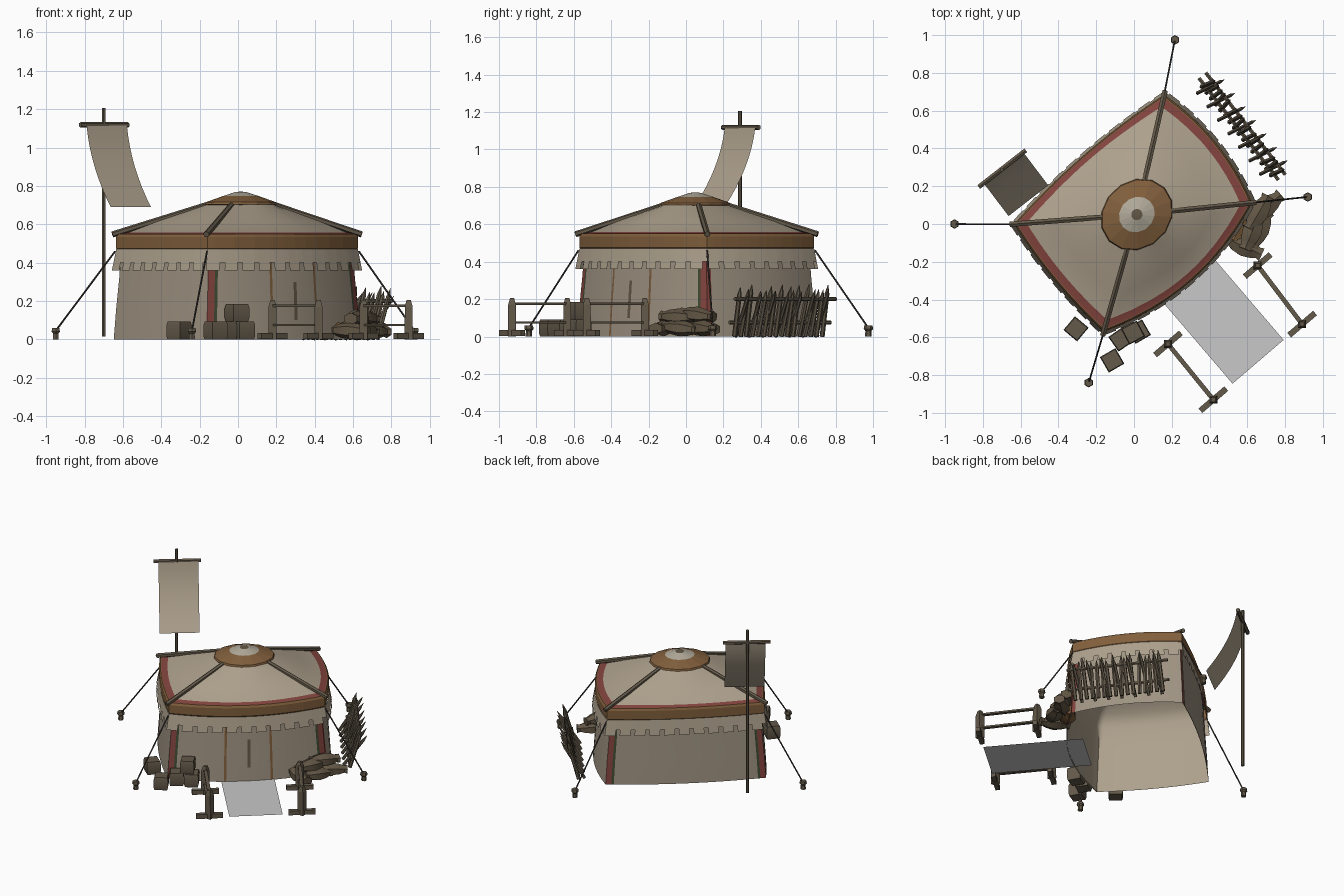
import bpy, math, random
from mathutils import Vector as V

if "Cube" in bpy.data.objects:
    bpy.data.objects.remove(bpy.data.objects["Cube"])

random.seed(4)

def material(name, r, g, b):
    m = bpy.data.materials.new(name)
    m.diffuse_color = (r, g, b, 1)
    m.use_nodes = True
    m.node_tree.nodes["Principled BSDF"].inputs["Base Color"].default_value = m.diffuse_color
    return m

CANVAS = material("canvas", .42, .355, .265)
WALL = material("wall_canvas", .35, .295, .225)
WOOD = material("dark_wood", .125, .10, .068)
BROWN = material("brown_trim", .22, .115, .046)
RED = material("red_trim", .23, .058, .048)
GREEN = material("green_trim", .05, .07, .033)
GREY = material("grey_mat", .58, .58, .58)
SACK = material("sackcloth", .125, .095, .06)
PALE = material("pale_cloth", .44, .40, .32)
ROPE = material("rope", .045, .04, .035)

def build(name, verts, faces, mats, idx=None, smooth=0):
    me = bpy.data.meshes.new(name)
    me.from_pydata([tuple(v) for v in verts], [], faces)
    for m in mats:
        me.materials.append(m)
    if idx:
        me.polygons.foreach_set("material_index", idx)
    me.update()
    ob = bpy.data.objects.new(name, me)
    bpy.context.collection.objects.link(ob)
    if smooth:
        bpy.ops.object.select_all(action='DESELECT')
        ob.select_set(True)
        bpy.context.view_layer.objects.active = ob
        bpy.ops.object.shade_smooth_by_angle(angle=math.radians(smooth))
    return ob

def loft(name, rings, mats, rule=None, caps=False, smooth=0):
    """Skin closed rings listed bottom to top; rule(i, j) picks the material."""
    n = len(rings[0])
    verts = [p for r in rings for p in r]
    faces, idx = [], []
    for i in range(len(rings) - 1):
        for j in range(n):
            k = (j + 1) % n
            faces.append((i*n + j, i*n + k, (i+1)*n + k, (i+1)*n + j))
            idx.append(rule(i, j) if rule else 0)
    if caps:
        faces += [tuple(reversed(range(n))), tuple(range(len(verts) - n, len(verts)))]
        idx += [0, rule(len(rings) - 2, 0) if rule else 0]
    return build(name, verts, faces, mats, idx, smooth)

def tube(name, pts, radii, mat, n=6, squash=1.0, smooth=0):
    """Round bar through points, with a radius at each point."""
    pts = [V(p) for p in pts]
    d = (pts[-1] - pts[0]).normalized()
    side = d.cross(V((0, 0, 1)))
    side = side.normalized() if side.length > .01 else V((1, 0, 0))
    up = side.cross(d)
    rings = [[p + side*math.cos(a)*r + up*math.sin(a)*r*squash
              for a in [2*math.pi*(k + .5)/n for k in range(n)]] for p, r in zip(pts, radii)]
    return loft(name, rings, [mat], caps=True, smooth=smooth)

def bar(name, a, b, r, mat=WOOD, n=6):
    return tube(name, [a, b], [r, r], mat, n)

# ---- Tent outline: four corners joined by bulging sides
CORNERS = [V((-.16, -.57)), V((.625, .112)), V((.16, .685)), V((-.635, 0))]
BULGE = [.10, .052, .035, .025]
MID = V((0, .057))

def edge(s, t, scale, z):
    a, b = CORNERS[s], CORNERS[(s + 1) % 4]
    d = (b - a).normalized()
    p = a.lerp(b, t) + V((d.y, -d.x))*BULGE[s]*(1 - (2*t - 1)**2)
    p = MID + (p - MID)*scale
    return V((p.x, p.y, z))

TS = [0, .035, .05, .14, .25, .345, .36, .43, .5, .57, .64, .655, .75, .86, .95, .965]

def outline(scale, z):
    return [edge(s, t, scale, z) for s in range(4) for t in TS]

# ---- Walls with coloured corner strips and door trim
def wall_rule(i, j):
    s, k = divmod(j, len(TS))
    if k in (0, 15):
        return 1 if s in (0, 2) or (s == 1 and k == 0) else 0
    if k in (1, 14) and s in (0, 2):
        return 2
    return 3 if s == 0 and k in (5, 10) else 0
loft("tent_wall", [outline(1.02, 0), outline(1.0, .16), outline(.975, .32), outline(.955, .49)],
     [WALL, RED, GREEN, BROWN], wall_rule, smooth=35)

# ---- Eave band
loft("eave_band", [outline(.985, .465), outline(1.0, .475), outline(1.0, .535), outline(.985, .55)],
     [BROWN])

# ---- Valance with square tabs
verts, faces = [], []
def quad(s, t0, t1, z0, z1):
    b = len(verts)
    sc = lambda z: 1.0 + .035*(.47 - z)/.11
    verts.extend([edge(s, t0, sc(z0), z0), edge(s, t1, sc(z0), z0),
                  edge(s, t1, sc(z1), z1), edge(s, t0, sc(z1), z1)])
    faces.append((b, b + 1, b + 2, b + 3))
for s, count in enumerate([11, 8, 11, 8]):
    for i in range(count):
        a, m, e = i/count, (i + .72)/count, (i + 1)/count
        quad(s, a, m, .40, .47)
        quad(s, m, e, .40, .47)
        quad(s, a, m, .36, .40)
build("valance", verts, faces, [CANVAS])

# ---- Roof rising to an oval crown, flat red stripe along the eave
U, W = V((.72, .69)), V((-.69, .72))
CROWN = V((.015, .05))

def oval(ru, rw, z, n=14):
    out = []
    for k in range(n):
        a = 2*math.pi*k/n
        p = CROWN + U*math.cos(a)*ru + W*math.sin(a)*rw
        out.append(V((p.x, p.y, z)))
    return out

def roof_ring(f, drop=0.0, scale=.985):
    ring = []
    for p in outline(scale, .549 - drop):
        d = (p.xy - CROWN).normalized()
        q = V((CROWN.x + d.x*.15, CROWN.y + d.y*.15, .712 - drop))
        r = p.lerp(q, f)
        if f < .13:
            r.z = .549 - drop + f*.08
        ring.append(r)
    return ring
loft("roof", [roof_ring(f) for f in (0, .015, .115, .4, .7, 1)], [CANVAS, BROWN, RED],
     lambda i, j: (1, 2, 0, 0, 0)[i], smooth=35)
loft("roof_crown", [oval(.17, .15, .70), oval(.205, .177, .703), oval(.20, .173, .715),
                    oval(.10, .09, .747), oval(.03, .03, .768), oval(.008, .008, .77)],
     [BROWN, PALE, SACK], lambda i, j: (0, 0, 0, 1, 2)[i], caps=True)

# ---- Plain canvas lining seen from below
loft("tent_lining", [outline(1.01, .002), outline(.965, .32), outline(.945, .47),
                     roof_ring(.12, .014, .96), roof_ring(.5, .014), roof_ring(1, .014)],
     [CANVAS], smooth=60)

# ---- Ridge poles, guy ropes and pegs at each corner
PEGS = [(-.24, -.84), (.92, .143), (.217, .975), (-.95, 0)]
for c, peg in zip(CORNERS, PEGS):
    d = (c - CROWN).normalized()
    inner, outer = CROWN + d*.16, c + d*.02
    bar("ridge_pole", (inner.x, inner.y, .706), (outer.x, outer.y, .547), .016)
    top = c + d*.005
    bar("guy_rope", (top.x, top.y, .46), (*peg, .045), .005, ROPE, 5)
    tube("peg", [(*peg, 0), (*peg, .03), (*peg, .04), (*peg, .06)],
         [.018, .016, .025, .022], WOOD)

# ---- Door curtain split
verts = [edge(0, t, sc + .004, z) for t, sc, z in
         ((.492, 1.008, .1), (.512, 1.008, .1), (.515, .98, .3), (.495, .98, .3))]
build("door_split", verts, [(0, 1, 2, 3)], [SACK])

# ---- Entrance mat
out_dir, mat_side = V((.65, -.76)), V((.76, .65))
door = V((.298, -.31))
mat = []
for l, s in ((-.12, -.178), (.552, -.178), (.552, .178), (-.12, .178)):
    p = door + out_dir*l + mat_side*s
    mat.append((p.x, p.y, .004))
build("entrance_mat", mat, [(0, 1, 2, 3)], [GREY])

# ---- Barriers on both sides of the mat
for a, b in (((.655, -.22), (.89, -.53)), ((.18, -.635), (.42, -.93))):
    for x, y in (a, b):
        tube("barrier_post", [(x, y, 0), (x, y, .17), (x, y, .205)], [.03, .029, .016], WOOD, 4)
        f = mat_side*.09
        bar("barrier_foot", (x - f.x, y - f.y, .018), (x + f.x, y + f.y, .018), .022, WOOD, 4)
    for z in (.075, .175):
        tube("barrier_rail", [(*a, z), (*b, z)], [.017, .017], WOOD, 4, .5)

# ---- Crates with bulging sides
for x, y, z, ang in ((-.307, -.555, 0, 50), (-.116, -.722, 0, 30), (-.07, -.61, 0, 35),
                     (.025, -.57, 0, 30), (-.005, -.575, .092, 28)):
    rings = []
    for h, r in ((0, .060), (.02, .067), (.072, .067), (.092, .060)):
        rings.append([V((x + r*math.cos(math.radians(ang + 45 + 90*k)),
                         y + r*math.sin(math.radians(ang + 45 + 90*k)), z + h)) for k in range(4)])
    loft("crate", rings, [WOOD], caps=True, smooth=35)

# ---- Pile of tied sacks
for x, y, z, ang, m in ((.70, .09, .045, 40, SACK), (.665, -.03, .045, 65, SACK),
                        (.585, -.12, .045, -25, SACK), (.575, .0, .05, 60, BROWN),
                        (.66, .06, .115, 60, SACK), (.625, -.04, .105, 68, SACK)):
    d = V((math.cos(math.radians(ang)), math.sin(math.radians(ang)), random.uniform(-.12, .12)))
    o = V((x, y, z))
    tube("sack", [o + d*t for t in (-.10, -.085, -.05, 0, .045, .08, .10)],
         [.042, .034, .05, .06, .05, .034, .042], m, 6, .75, 40)

# ---- Stake fence tilting outward, with crossing spikes
A, B = V((.375, .765)), V((.765, .265))
along = (B - A).normalized()
across = V((-along.y, along.x))

def at(t, side, z):
    p = A + (B - A)*t + across*side
    return V((p.x, p.y, z))

def stake(foot, tip, r):
    tube("stake", [foot, foot.lerp(tip, .83), tip], [r, r*.95, .001], WOOD)
for i in range(16):
    t = (i + .5)/16
    stake(at(t, -.035, 0), at(t + random.uniform(-.035, .035), .04, random.uniform(.24, .285)), .0135)
for i in range(7):
    t = (i + .5)/7
    stake(at(t - .02, -.075, .0), at(t + .03, .08, random.uniform(.22, .26)), .011)
for s, z in ((-.02, .075), (.026, .20)):
    bar("stake_rail", at(-.04, s, z), at(1.04, s, z), .011)

# ---- Banner on its pole
bar("banner_pole", (-.70, .288, .015), (-.70, .288, 1.205), .011)
bar("banner_crossbar", (-.822, .196, 1.118), (-.573, .39, 1.118), .014)
rows = 9
verts, faces = [], []
for i in range(rows):
    t = i/(rows - 1)
    k = .3*t + .7*t*t
    off = V((.125*k, -.165*k))
    for x, y in ((-.795, .215), (-.585, .378)):
        verts.append((x + off.x + .006, y + off.y - .008, 1.115 - .425*t))
    if i:
        faces.append((2*i - 2, 2*i, 2*i + 1, 2*i - 1))
build("banner_cloth", verts, faces, [CANVAS], smooth=35)
